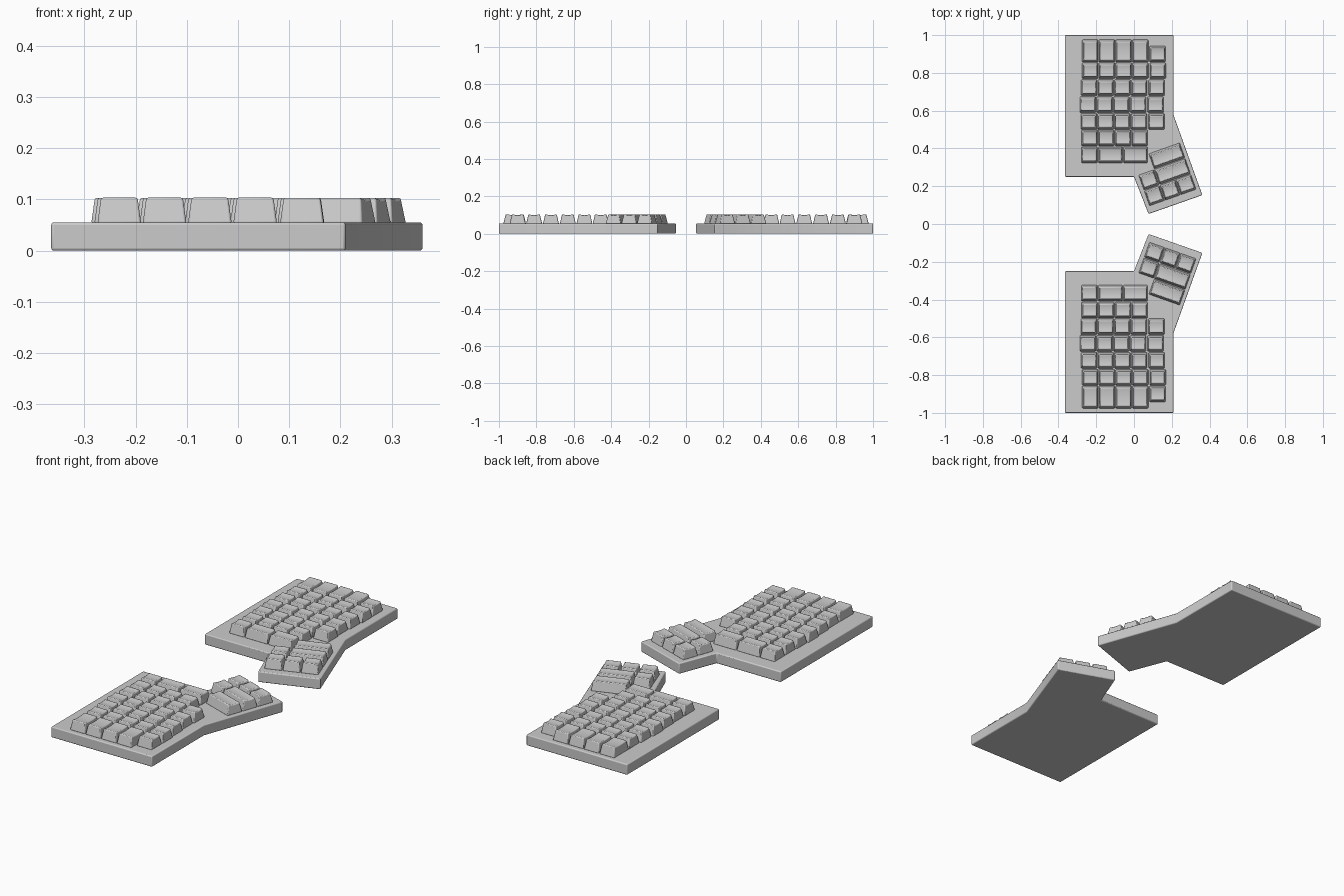
import bpy, bmesh, math
from mathutils import Matrix, Vector

if "Cube" in bpy.data.objects:
    bpy.data.objects.remove(bpy.data.objects["Cube"])

U = 0.0885            # one key unit
Z0, Z1 = 0.055, 0.104  # key bottom and top


def finish(name, bm, bevel, segments):
    """Make an object, round its edges and mirror it to the other half."""
    bmesh.ops.recalc_face_normals(bm, faces=bm.faces)
    mesh = bpy.data.meshes.new(name)
    bm.to_mesh(mesh)
    bm.free()
    ob = bpy.data.objects.new(name, mesh)
    bpy.context.collection.objects.link(ob)
    b = ob.modifiers.new("round", 'BEVEL')
    b.width, b.segments = bevel, segments
    b.limit_method, b.angle_limit = 'ANGLE', math.radians(30)
    m = ob.modifiers.new("other_half", 'MIRROR')
    m.use_axis = (False, True, False)
    m.use_mirror_merge = False
    bpy.ops.object.select_all(action='DESELECT')
    ob.select_set(True)
    bpy.context.view_layer.objects.active = ob
    bpy.ops.object.shade_smooth_by_angle(angle=math.radians(30))
    return ob


def key(name, x, y, ux=1.0, uy=1.0, turn=0.0):
    """Tapered keycap with a shallow cylindrical dish in its top."""
    bx, by = (ux * U - 0.003) / 2, (uy * U - 0.003) / 2
    tx, ty = bx - 0.007, by - 0.012
    n, dish = 8, 0.004
    bm = bmesh.new()
    base = [bm.verts.new((sx * bx, sy * by, Z0 - 0.002))
            for sx, sy in ((-1, -1), (1, -1), (1, 1), (-1, 1))]
    left, right = [], []
    for i in range(n + 1):
        t = 2 * i / n - 1
        z = Z1 - dish * (1 - t * t)
        left.append(bm.verts.new((-tx, t * ty, z)))
        right.append(bm.verts.new((tx, t * ty, z)))
    for i in range(n):
        bm.faces.new((left[i], right[i], right[i + 1], left[i + 1]))
    bm.faces.new([base[0], base[3]] + left[::-1])
    bm.faces.new([base[1], base[2]] + right[::-1])
    bm.faces.new((base[0], base[1], right[0], left[0]))
    bm.faces.new((base[3], base[2], right[n], left[n]))
    bm.faces.new(base)
    bm.transform(Matrix.Translation((x, y, 0)) @ Matrix.Rotation(turn, 4, 'Z'))
    finish(name, bm, 0.004, 2)


# case: flat slab with an angled thumb wing
outline = [(-0.365, 0.25), (0.0, 0.25), (0.077, 0.053), (0.362, 0.153),
           (0.21, 0.575), (0.21, 1.0), (-0.365, 1.0)]
bm = bmesh.new()
face = bm.faces.new([bm.verts.new((x, y, 0)) for x, y in outline])
top = bmesh.ops.extrude_face_region(bm, geom=[face])
bmesh.ops.translate(bm, vec=(0, 0, Z0),
                    verts=[v for v in top['geom'] if isinstance(v, bmesh.types.BMVert)])
finish("case", bm, 0.005, 3)

# main key field: (row y, stagger in x, keys in row, key length in y)
rows = [(0.916, 0.0, 4, 1.4), (0.812, 0.0, 5, 1), (0.722, -0.006, 5, 1),
        (0.632, -0.012, 5, 1), (0.543, -0.007, 5, 1), (0.456, -0.003, 4, 1)]
for r, (y, shift, count, uy) in enumerate(rows):
    for c in range(count):
        extra = 0.004 if c == 4 else 0.0
        key(f"key_{r}_{c}", -0.232 + c * U + shift + extra, y, 1, uy)
key("key_outer_corner", 0.125, 0.900)

# inner row: one normal key and two long ones
x = -0.28
for c, ux in enumerate((1, 1.5, 1.5)):
    key(f"key_inner_{c}", x + ux * U / 2, 0.366, ux)
    x += ux * U

# thumb cluster on a turned grid
turn = math.radians(19.5)
a = Vector((math.cos(turn), math.sin(turn))) * U
b = Vector((-a.y, a.x))
origin = Vector((0.108, 0.150))
thumb = [(0, 0, 1), (1, 0, 1), (2, 0, 1), (0, 1, 1), (1.5, 1, 2), (1.5, 2, 2)]
for i, (col, row, ux) in enumerate(thumb):
    p = origin + a * col + b * row
    key(f"thumb_key_{i}", p.x, p.y, ux, 1, turn)
